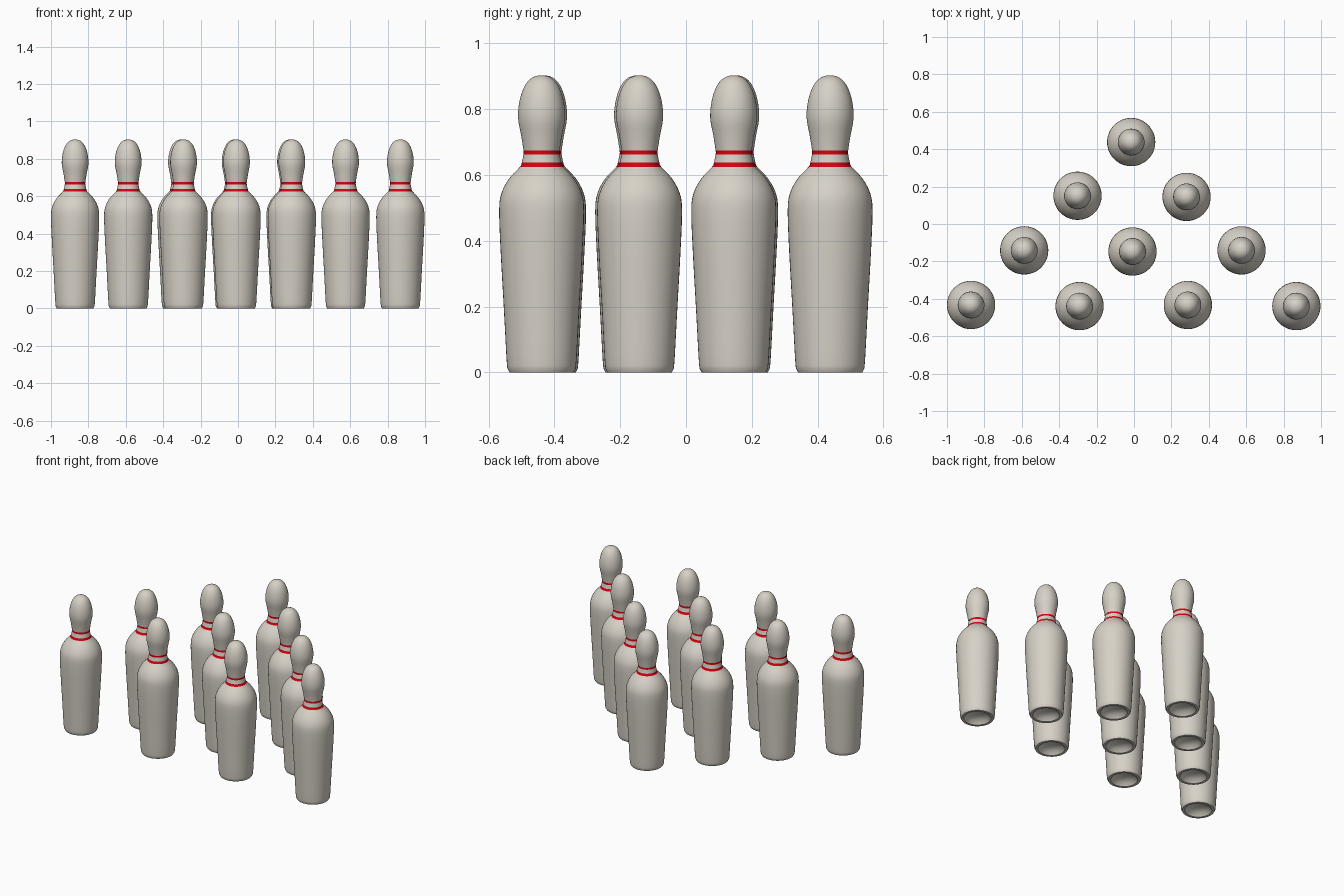
import bpy, bmesh, math
from mathutils import Vector

cube = bpy.data.objects.get("Cube")
if cube:
    bpy.data.objects.remove(cube, do_unlink=True)


def material(name, rgb):
    m = bpy.data.materials.new(name)
    m.use_nodes = True
    m.diffuse_color = (*rgb, 1)
    m.node_tree.nodes["Principled BSDF"].inputs["Base Color"].default_value = (*rgb, 1)
    return m


ivory = material("ivory", (0.68, 0.64, 0.57))
red = material("red", (0.70, 0.0, 0.005))

# Pin outline as (radius, height): base, belly, neck, head
OUTLINE = [(0.104, 0.012), (0.107, 0.05), (0.115, 0.2), (0.124, 0.36), (0.129, 0.49),
           (0.122, 0.545), (0.098, 0.59), (0.066, 0.624), (0.060, 0.638),
           (0.055, 0.663), (0.055, 0.675), (0.062, 0.72), (0.0715, 0.775),
           (0.066, 0.83), (0.050, 0.873), (0.028, 0.896), (0.0, 0.903)]
BANDS = [(0.624, 0.638), (0.663, 0.675)]
DISH = [(0.0, 0.035), (0.035, 0.032), (0.065, 0.02), (0.082, 0.0), (0.098, 0.0)]
SEGMENTS = 48


def smooth_outline(points, steps=3):
    """Catmull-Rom curve through the outline points."""
    p = [Vector(q) for q in points]
    p = [2 * p[0] - p[1]] + p + [Vector((-p[-2].x, p[-2].y))]
    out = []
    for a, b, c, d in zip(p, p[1:], p[2:], p[3:]):
        for i in range(steps):
            t = i / steps
            out.append(0.5 * (2 * b + (c - a) * t + (2 * a - 5 * b + 4 * c - d) * t ** 2
                              + (3 * b - a - 3 * c + d) * t ** 3))
    return out + [p[-2]]


def pin_mesh():
    bm = bmesh.new()
    profile = [Vector(q) for q in DISH] + smooth_outline(OUTLINE)
    verts = [bm.verts.new((q.x, 0, q.y)) for q in profile]
    edges = [bm.edges.new(pair) for pair in zip(verts, verts[1:])]
    bmesh.ops.spin(bm, geom=verts + edges, cent=(0, 0, 0), axis=(0, 0, 1),
                   angle=math.tau, steps=SEGMENTS, use_duplicate=False)
    bmesh.ops.remove_doubles(bm, verts=bm.verts, dist=0.0001)
    bmesh.ops.recalc_face_normals(bm, faces=bm.faces)
    # Neck stripes
    for f in bm.faces:
        z = f.calc_center_median().z
        f.material_index = int(any(lo < z < hi for lo, hi in BANDS))
    mesh = bpy.data.meshes.new("pin")
    bm.to_mesh(mesh)
    bm.free()
    mesh.materials.append(ivory)
    mesh.materials.append(red)
    return mesh


# Triangle of ten pins: rows from front to back as (y, x positions)
ROWS = [(-0.436, (-0.871, -0.291, 0.288, 0.868)),
        (-0.144, (-0.587, -0.008, 0.575)),
        (0.148, (-0.302, 0.281)),
        (0.438, (-0.015,))]
mesh = pin_mesh()
pins = []
for r, (y, xs) in enumerate(ROWS):
    for c, x in enumerate(xs):
        pin = bpy.data.objects.new(f"pin_row{r + 1}_{c + 1}", mesh)
        # Alternate pins stand slightly off the row line
        pin.location = (x, y + (0.003 if c % 2 == 0 else -0.003) * (len(xs) > 1), 0)
        bpy.context.collection.objects.link(pin)
        pins.append(pin)

bpy.ops.object.select_all(action='DESELECT')
pins[0].select_set(True)
bpy.context.view_layer.objects.active = pins[0]
bpy.ops.object.shade_smooth_by_angle(angle=math.radians(40))
